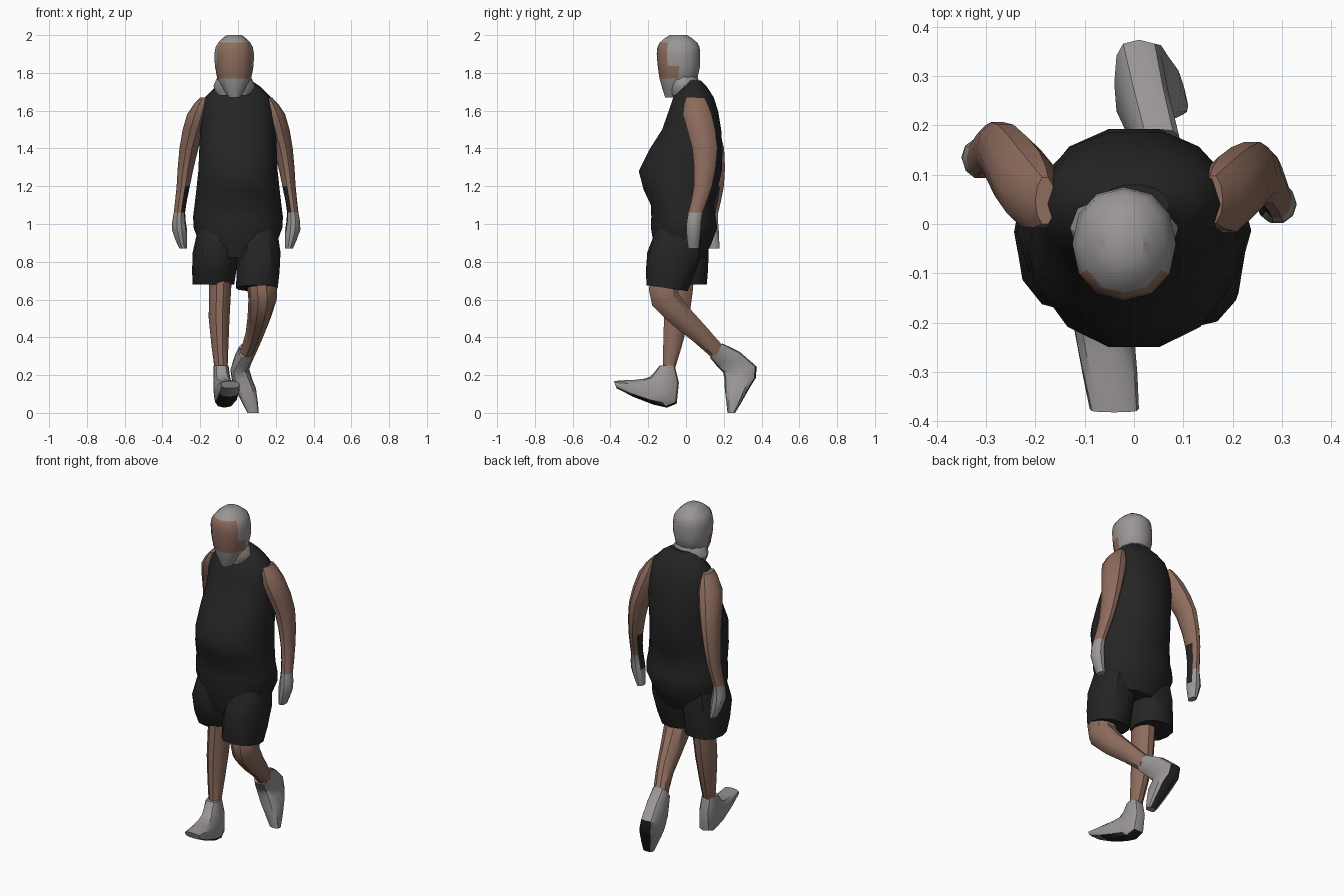
import bpy, bmesh, math
from mathutils import Vector

cube = bpy.data.objects.get("Cube")
if cube:
    bpy.data.objects.remove(cube, do_unlink=True)


def material(name, *rgb):
    m = bpy.data.materials.new(name)
    m.use_nodes = True
    m.diffuse_color = (*rgb, 1)
    shader = m.node_tree.nodes["Principled BSDF"]
    shader.inputs["Base Color"].default_value = (*rgb, 1)
    shader.inputs["Roughness"].default_value = 0.9
    return m


BLACK, SKIN, GREY = range(3)
MATERIALS = [material("black cloth", .018, .018, .018),
             material("brown skin", .27, .15, .11),
             material("light grey", .32, .305, .3)]


def ring(x, y, z, wide, deep, tilt=0):
    """One oval cross-section: centre, half width, half depth and tilt about x in degrees."""
    return Vector((x, y, z, wide, deep, math.radians(tilt)))


def add_middles(rings):
    """Insert one smoothly interpolated section between each pair of sections."""
    result = [rings[0]]
    last = len(rings) - 1
    for i in range(last):
        before, here = rings[max(i - 1, 0)], rings[i]
        after, beyond = rings[i + 1], rings[min(i + 2, last)]
        result.append(((here + after) * 9 - before - beyond) / 16)
        result.append(after)
    return result


def boxy(value, squareness):
    return math.copysign(abs(value) ** squareness, value)


def loft(name, rings, color_rule, sides=12, squareness=1.0):
    """Skin the sections, cap both ends and color each face by the rule."""
    bm = bmesh.new()
    loops = []
    for x, y, z, wide, deep, tilt in add_middles(rings):
        loop = []
        for i in range(sides):
            angle = math.tau * i / sides
            across = wide * boxy(math.cos(angle), squareness)
            along = deep * boxy(math.sin(angle), squareness)
            offset = Vector((across, along * math.cos(tilt), along * math.sin(tilt)))
            loop.append(bm.verts.new(Vector((x, y, z)) + offset))
        loops.append(loop)
    for lower, upper in zip(loops, loops[1:]):
        for i in range(sides):
            j = (i + 1) % sides
            bm.faces.new((lower[i], lower[j], upper[j], upper[i]))
    bm.faces.new(loops[0])
    bm.faces.new(loops[-1])
    bmesh.ops.recalc_face_normals(bm, faces=bm.faces)
    for face in bm.faces:
        face.material_index = color_rule(face.calc_center_median(), face.normal)

    mesh = bpy.data.meshes.new(name)
    bm.to_mesh(mesh)
    bm.free()
    for m in MATERIALS:
        mesh.materials.append(m)
    ob = bpy.data.objects.new(name, mesh)
    bpy.context.collection.objects.link(ob)
    bpy.ops.object.select_all(action='DESELECT')
    ob.select_set(True)
    bpy.context.view_layer.objects.active = ob
    bpy.ops.object.shade_smooth_by_angle(angle=math.radians(35))


def plain(color):
    return lambda center, normal: color


# Sleeveless top with a heavy belly, running into the seat of the shorts
loft("torso", [
    ring(0, .04, 1.76, wide=.07, deep=.04),
    ring(0, .04, 1.67, wide=.175, deep=.11),
    ring(0, .03, 1.5, wide=.2, deep=.16),
    ring(0, -.03, 1.28, wide=.21, deep=.225),
    ring(0, -.02, 1.1, wide=.23, deep=.17),
    ring(0, -.01, .98, wide=.235, deep=.18),
    ring(0, -.03, .82, wide=.17, deep=.13),
], plain(BLACK), sides=14, squareness=.94)

# Shorts legs: the left one swings forward, the right one hangs straight
loft("left_shorts_leg", [
    ring(.1, -.01, 1.05, wide=.09, deep=.11),
    ring(.11, -.06, .85, wide=.115, deep=.145),
    ring(.1, -.1, .66, wide=.11, deep=.11, tilt=-8),
], plain(BLACK), squareness=.85)
loft("right_shorts_leg", [
    ring(-.1, -.01, 1.05, wide=.09, deep=.11),
    ring(-.12, -.03, .85, wide=.12, deep=.15),
    ring(-.13, 0, .68, wide=.11, deep=.11),
], plain(BLACK), squareness=.85)


# Head with a bare face framed by a grey hood and beard
def face_rule(center, normal):
    cheek = center.y < -.05 and 1.77 < center.z < 1.83
    front = center.y < -.095 and 1.77 < center.z < 1.97
    return SKIN if cheek or front else GREY


MID = -.02
loft("head", [
    ring(MID, -.08, 1.67, wide=.03, deep=.03),
    ring(MID, -.04, 1.77, wide=.09, deep=.1),
    ring(MID, -.04, 1.9, wide=.105, deep=.115),
    ring(MID, -.04, 1.96, wide=.085, deep=.1),
    ring(MID, -.04, 2, wide=.04, deep=.045),
], face_rule, squareness=.92)
loft("neck_collar", [
    ring(MID, -.01, 1.68, wide=.09, deep=.07),
    ring(MID, -.01, 1.73, wide=.11, deep=.08),
    ring(MID, -.02, 1.79, wide=.08, deep=.08),
], plain(GREY))


# Arms share one shape; swing carries the lower arm backwards
def make_arm(name, side, swing):
    def section(x, y, z, wide, deep):
        return ring(MID / 2 + side * x, y + swing * (1.65 - z), z, wide, deep)

    def arm_rule(center, normal):
        if normal.x * side < -.7 and .95 < center.z < 1.2:
            return BLACK
        return GREY if center.z < 1.05 else SKIN

    loft(name, [
        section(.17, .05, 1.67, wide=.02, deep=.05),
        section(.2, .06, 1.58, wide=.06, deep=.08),
        section(.25, .1, 1.4, wide=.05, deep=.07),
        section(.28, .09, 1.2, wide=.035, deep=.05),
        section(.3, .05, 1.06, wide=.03, deep=.04),
        section(.3, .04, .97, wide=.04, deep=.04),
        section(.28, .04, .87, wide=.02, deep=.03),
    ], arm_rule, sides=10)


make_arm("left_arm", side=1, swing=0)
make_arm("right_arm", side=-1, swing=.14)

# Legs: the left one is bent back, the right one planted forward
loft("left_leg", [
    ring(.12, -.1, .72, wide=.08, deep=.09),
    ring(.13, -.11, .6, wide=.075, deep=.08, tilt=25),
    ring(.09, .07, .42, wide=.05, deep=.055, tilt=50),
    ring(.05, .17, .32, wide=.045, deep=.045, tilt=50),
], plain(SKIN), sides=10)
loft("right_leg", [
    ring(-.09, -.03, .76, wide=.06, deep=.08),
    ring(-.1, -.05, .5, wide=.055, deep=.07),
    ring(-.09, -.09, .24, wide=.035, deep=.035),
], plain(SKIN), sides=10)


# Feet with dark soles
def left_sole_rule(center, normal):
    return BLACK if normal.y > .75 and normal.z < .1 else GREY


def right_sole_rule(center, normal):
    return BLACK if normal.z < -.6 and center.z < .09 else GREY


loft("left_foot", [
    ring(.05, .16, .33, wide=.045, deep=.05, tilt=50),
    ring(.01, .285, .23, wide=.05, deep=.09, tilt=10),
    ring(.04, .27, .13, wide=.055, deep=.065),
    ring(.08, .24, 0, wide=.03, deep=.02),
], left_sole_rule, squareness=.65)
loft("right_foot", [
    ring(-.09, -.1, .25, wide=.04, deep=.04),
    ring(-.08, -.12, .12, wide=.05, deep=.1, tilt=-45),
    ring(-.06, -.22, .11, wide=.06, deep=.08, tilt=-55),
    ring(-.04, -.375, .15, wide=.05, deep=.02, tilt=-70),
], right_sole_rule, squareness=.7)
